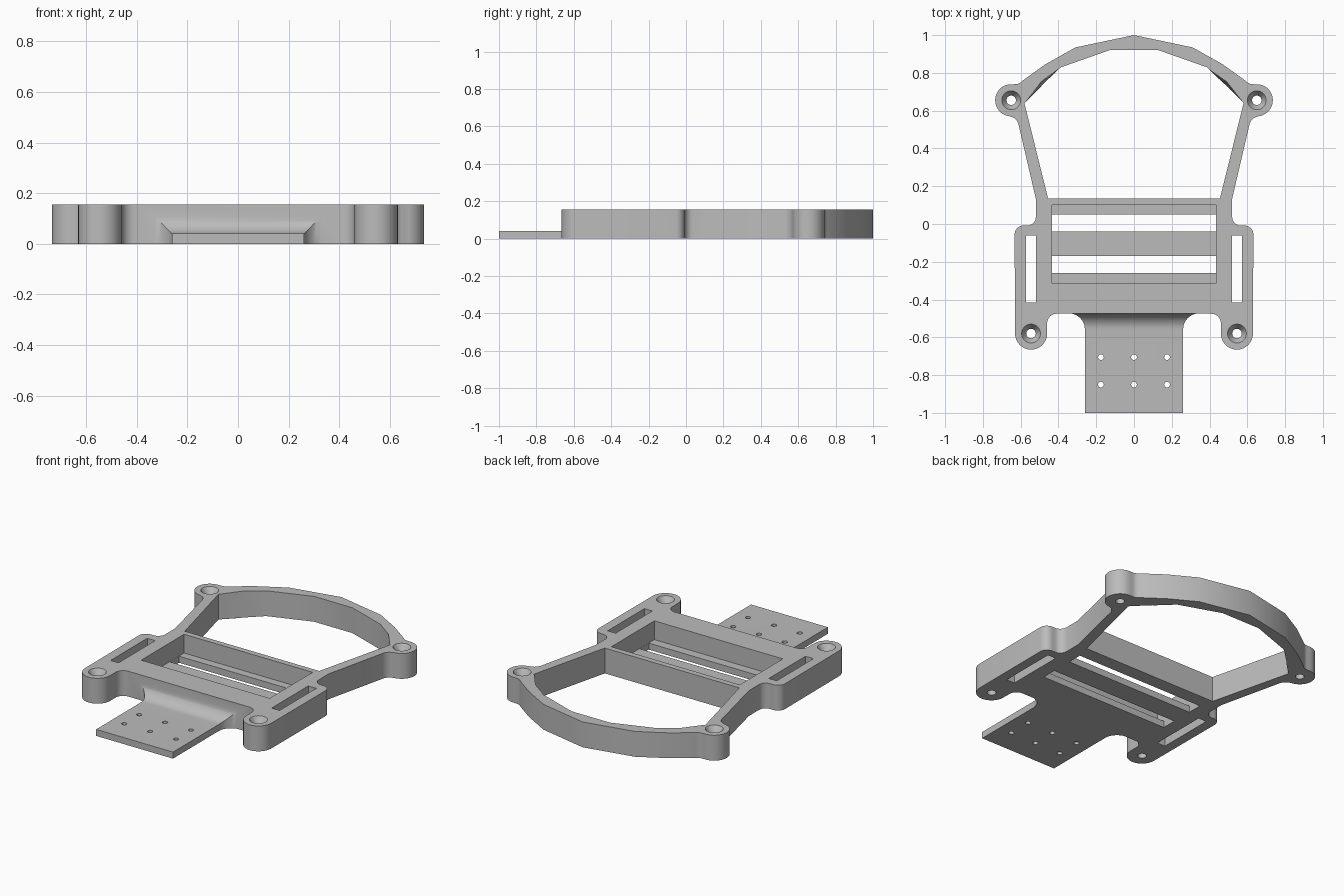
import bpy
import bmesh
from math import cos, sin, radians
from mathutils import Matrix

if "Cube" in bpy.data.objects:
    bpy.data.objects.remove(bpy.data.objects["Cube"], do_unlink=True)

HEIGHT = 0.155
FLOOR = 0.04
WALL = -0.475
grey = bpy.data.materials.new("plain grey")
grey.use_nodes = True
grey.diffuse_color = (0.5, 0.5, 0.5, 1)
grey.node_tree.nodes["Principled BSDF"].inputs["Base Color"].default_value = (0.5, 0.5, 0.5, 1)


def arc(x, y, r, start, end, steps=8):
    angles = [radians(start + (end - start) * i / steps) for i in range(steps + 1)]
    return [(x + r * cos(a), y + r * sin(a)) for a in angles]


def circle(x, y, r):
    return arc(x, y, r, 0, 360, 32)[:-1]


def rect(x0, x1, y0, y1):
    return [(x0, y0), (x1, y0), (x1, y1), (x0, y1)]


def mirrored(half):
    return half + [(-x, y) for x, y in reversed(half) if x > 0]


def prism(name, base, z0, z1, top=None):
    """Closed solid between a base polygon and a matching top polygon."""
    bm = bmesh.new()
    low = [bm.verts.new((x, y, z0)) for x, y in base]
    high = [bm.verts.new((x, y, z1)) for x, y in (top or base)]
    bm.faces.new(low)
    bm.faces.new(high)
    for i in range(len(low)):
        j = (i + 1) % len(low)
        bm.faces.new((low[i], low[j], high[j], high[i]))
    bmesh.ops.recalc_face_normals(bm, faces=bm.faces)
    mesh = bpy.data.meshes.new(name)
    bm.to_mesh(mesh)
    bm.free()
    mesh.materials.append(grey)
    obj = bpy.data.objects.new(name, mesh)
    bpy.context.collection.objects.link(obj)
    return obj


def combine(target, tool, operation):
    """Apply a boolean and discard the tool."""
    mod = target.modifiers.new("boolean", "BOOLEAN")
    mod.object = tool
    mod.operation = operation
    mod.solver = "EXACT"
    bpy.context.view_layer.objects.active = target
    bpy.ops.object.modifier_apply(modifier=mod.name)
    bpy.data.objects.remove(tool, do_unlink=True)


def cut(base, z0=-0.1, z1=0.3, top=None):
    combine(frame, prism("cutter", base, z0, z1, top), "DIFFERENCE")


# Frame outline: feet, shoulders, arms, ear bosses and rear hoop
half = (arc(0.41, WALL - 0.05, 0.05, 90, 0)
        + arc(0.545, -0.58, 0.085, 180, 360, 16)
        + arc(0.585, -0.055, 0.047, 0, 90)
        + arc(0.565, 0.037, 0.045, 270, 180)
        + [(0.52, 0.135)]
        + arc(0.665, 0.515, 0.055, 170, 100)
        + arc(0.65, 0.655, 0.085, -85, 95, 16)
        + arc(0.63, 0.79, 0.05, 270, 220)
        + [(0.47, 0.845), (0.31, 0.935), (0, 1)])
frame = prism("frame", mirrored(half), 0, HEIGHT)

# Front mounting tab, filleted into the front wall in plan and in profile
R = 0.085
edge = WALL + 0.002
tab = prism("tab", mirrored([(0.26, -1)] + arc(0.26 + R, edge - R, R, 180, 90)
                            + [(0.26 + R, edge + 0.01)]), 0, HEIGHT - 0.01)
profile = ([(-1.1, -0.1), (-1.1, FLOOR)] + arc(edge - R, FLOOR + R, R, 270, 360, 12)
           + [(edge + 0.05, FLOOR + R), (edge + 0.05, -0.1)])
sweep = prism("tab_profile", profile, -0.5, 0.5)
sweep.data.transform(Matrix(((0, 0, 1, 0), (1, 0, 0, 0), (0, 1, 0, 0), (0, 0, 0, 1))))
combine(tab, sweep, "INTERSECT")
combine(frame, tab, "UNION")

# Large rear opening, its corner walls leaning slightly
def opening(corner):
    return mirrored([(0.455, 0.135), (0.58, 0.64), corner, (0.385, 0.83), (0.13, 0.92)])


cut(opening((0.483, 0.736)), -0.02, HEIGHT + 0.02, opening((0.492, 0.754)))

# Recessed tray with two through slots
cut(rect(-0.435, 0.435, -0.315, 0.10), FLOOR)
for y0, y1 in ((-0.04, 0.05), (-0.26, -0.17)):
    cut(rect(-0.434, 0.434, y0, y1))

# Strap slots and countersunk screw holes on both sides
for side in (-1, 1):
    cut(rect(side * 0.545 - 0.027, side * 0.545 + 0.027, -0.415, -0.06))
    for x, y in ((0.65, 0.655), (0.545, -0.58)):
        cut(circle(side * x, y, 0.025))
        cut(circle(side * x, y, 0.02), 0.107, 0.203, circle(side * x, y, 0.08))

# Small holes in the tab
for x in (-0.175, 0, 0.175):
    for y in (-0.705, -0.85):
        cut(circle(x, y, 0.015))

bpy.ops.object.select_all(action="DESELECT")
frame.select_set(True)
bpy.context.view_layer.objects.active = frame
bpy.ops.object.shade_smooth_by_angle(angle=radians(30))
